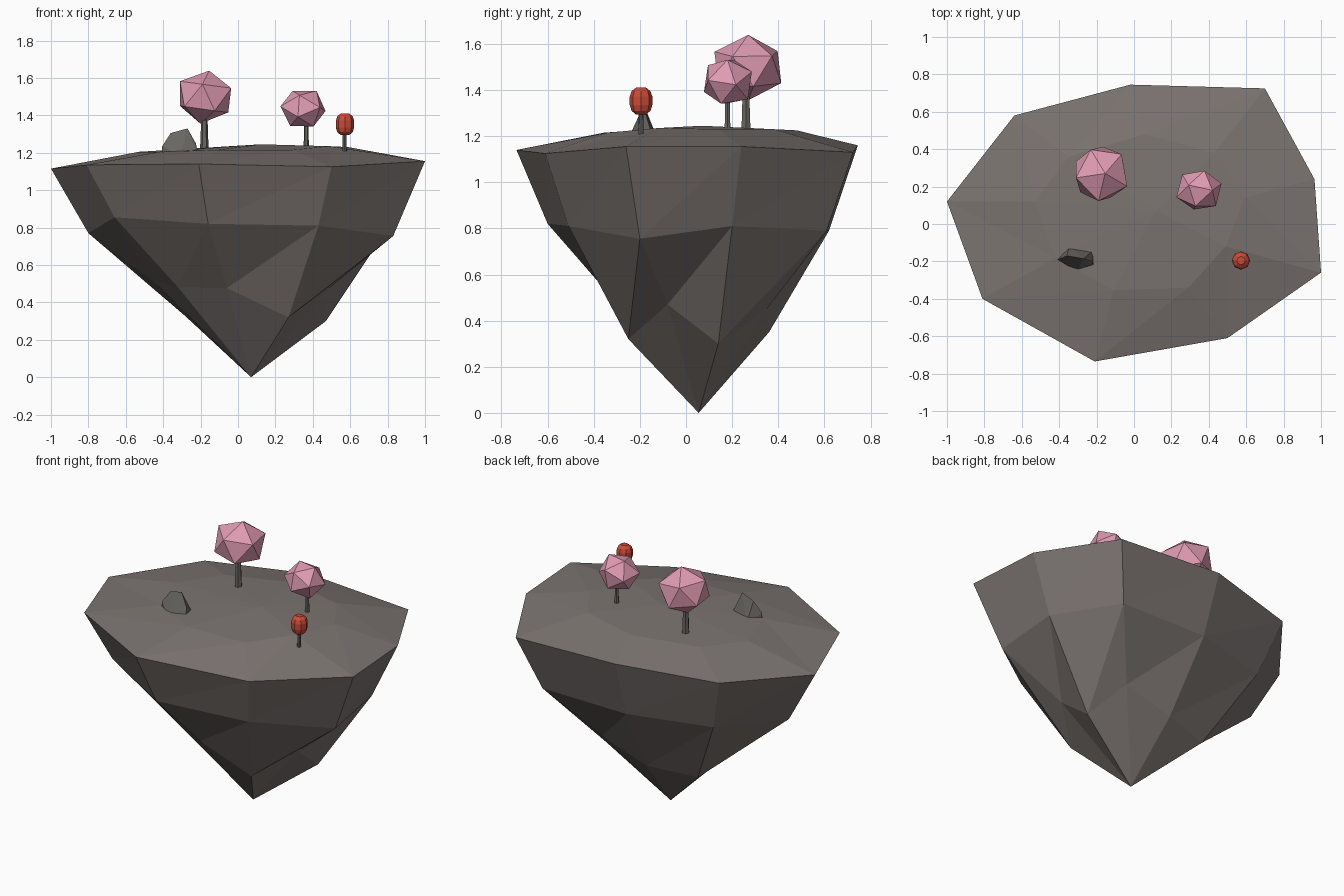
import bpy, bmesh, math, random
from mathutils import Matrix, Vector

if "Cube" in bpy.data.objects:
    bpy.data.objects.remove(bpy.data.objects["Cube"])

random.seed(4)


def material(name, rgb):
    m = bpy.data.materials.new(name)
    m.diffuse_color = (*rgb, 1)
    m.use_nodes = True
    m.node_tree.nodes["Principled BSDF"].inputs["Base Color"].default_value = m.diffuse_color
    return m


STONE = material("stone", (0.20, 0.175, 0.165))
DARK = material("dark_bark", (0.14, 0.135, 0.125))
PINK = material("pink_blossom", (0.75, 0.33, 0.45))
RED = material("red_bloom", (0.60, 0.07, 0.04))


def finish(name, bm, mat):
    bmesh.ops.recalc_face_normals(bm, faces=bm.faces)
    me = bpy.data.meshes.new(name)
    bm.to_mesh(me)
    bm.free()
    me.materials.append(mat)
    ob = bpy.data.objects.new(name, me)
    bpy.context.collection.objects.link(ob)
    return ob


def lathe(name, x, y, profile, sides, mat):
    bm = bmesh.new()
    rings = [[bm.verts.new((x + r * math.cos(2 * math.pi * k / sides),
                            y + r * math.sin(2 * math.pi * k / sides), z))
              for k in range(sides)] for r, z in profile]
    for a, b in zip(rings, rings[1:]):
        for k in range(sides):
            n = (k + 1) % sides
            bm.faces.new((a[k], a[n], b[n], b[k]))
    bm.faces.new(rings[0])
    bm.faces.new(rings[-1])
    return finish(name, bm, mat)


def canopy(name, centre, size, turn, tilt):
    bm = bmesh.new()
    bmesh.ops.create_icosphere(bm, subdivisions=1, radius=1)
    rot = Matrix.Rotation(tilt, 3, 'Y') @ Matrix.Rotation(turn, 3, 'Z')
    for v in bm.verts:
        p = rot @ v.co * random.uniform(0.97, 1.04)
        v.co = Vector(c + s * q for c, s, q in zip(centre, size, p))
    return finish(name, bm, PINK)


# Floating island: nine-sided rings, listed clockwise from the left end
inner = [(-.53, .12, 1.205), (-.35, .36, 1.21), (.06, .48, 1.225),
         (.43, .38, 1.23), (.59, .14, 1.23), (.49, -.12, 1.235),
         (.29, -.34, 1.215), (-.11, -.355, 1.215), (-.42, -.18, 1.205)]
rim = [(-1, .12, 1.115), (-.64, .58, 1.14), (-.02, .745, 1.16),
       (.70, .725, 1.13), (.965, .24, 1.155), (1, -.26, 1.155),
       (.50, -.61, 1.125), (-.21, -.735, 1.14), (-.81, -.40, 1.135)]
waist = [(-.80, .10, .77), (-.53, .48, .79), (-.01, .62, .79),
         (.59, .61, .79), (.81, .20, .81), (.83, -.20, .755),
         (.43, -.51, .81), (-.16, -.60, .82), (-.66, -.33, .855)]
lower = [(-.46, .06, .52), (-.28, .28, .325), (.03, .36, .35),
         (.35, .35, .45), (.47, .14, .30), (.48, -.08, .47),
         (.27, -.25, .32), (-.06, -.30, .476), (-.32, -.17, .48)]
bm = bmesh.new()
rings = [[bm.verts.new(p) for p in ring] for ring in (inner, rim, waist, lower)]
crown = bm.verts.new((.12, .07, 1.245))
tip = bm.verts.new((.07, .055, 0))
for i in range(9):
    n = (i + 1) % 9
    bm.faces.new((crown, rings[0][i], rings[0][n]))
    for a, b in zip(rings, rings[1:]):
        bm.faces.new((a[i], a[n], b[n]))
        bm.faces.new((a[i], b[n], b[i]))
    bm.faces.new((rings[3][i], rings[3][n], tip))
finish("floating_island", bm, STONE)

# Blossom trees
lathe("large_tree_trunk", -.18, .26, [(.024, 1.19), (.019, 1.32), (.016, 1.45)], 6, DARK)
canopy("large_tree_canopy", (-.178, .27, 1.497), (.16, .162, .145), math.radians(45), 0.15)
lathe("small_tree_trunk", .365, .18, [(.016, 1.20), (.012, 1.30), (.011, 1.40)], 6, DARK)
canopy("small_tree_canopy", (.348, .18, 1.435), (.124, .116, .113), math.radians(20), 0.6)

# Round red bloom on a stem
lathe("bloom_stem", .57, -.195, [(.012, 1.18), (.010, 1.31)], 8, DARK)
lathe("red_bloom", .572, -.195,
      [(.022, 1.294), (.041, 1.31), (.049, 1.335), (.049, 1.372),
       (.041, 1.395), (.022, 1.41)], 8, RED)

# Boulder as the hull of a few corner points
bm = bmesh.new()
for p in [(-.41, -.19, 1.18), (-.345, -.12, 1.18), (-.215, -.14, 1.18),
          (-.21, -.23, 1.18), (-.305, -.255, 1.18), (-.405, -.19, 1.235),
          (-.36, -.17, 1.305), (-.27, -.185, 1.33), (-.225, -.20, 1.25)]:
    bm.verts.new(p)
hull = bmesh.ops.convex_hull(bm, input=bm.verts)
loose = [v for v in bm.verts if not v.link_faces]
bmesh.ops.delete(bm, geom=loose, context='VERTS')
finish("boulder", bm, DARK)
